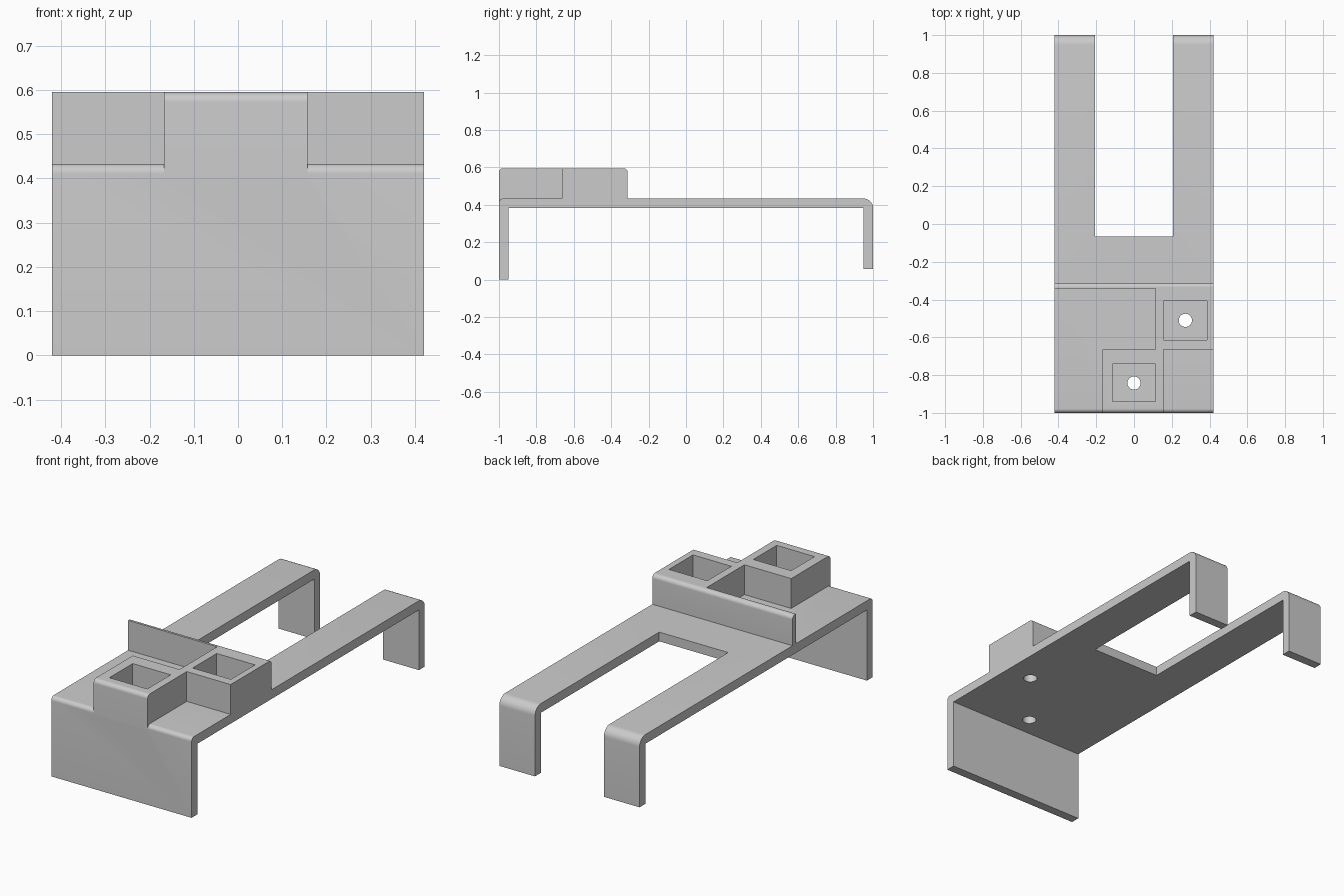
import bpy, bmesh, math

cube = bpy.data.objects.get("Cube")
if cube:
    bpy.data.objects.remove(cube, do_unlink=True)

grey = bpy.data.materials.new("plain grey")
grey.use_nodes = True
COLOUR = (0.6, 0.6, 0.6, 1)
grey.diffuse_color = COLOUR
grey.node_tree.nodes["Principled BSDF"].inputs["Base Color"].default_value = COLOUR

HALF = 0.421                      # half the body width
DECK, UNDER, TOP = 0.433, 0.383, 0.595
WALL = 0.05                       # sheet thickness
ROUND = 0.022                     # small edge radius


def finish(name, bm):
    bmesh.ops.recalc_face_normals(bm, faces=bm.faces)
    mesh = bpy.data.meshes.new(name)
    bm.to_mesh(mesh)
    bm.free()
    mesh.materials.append(grey)
    obj = bpy.data.objects.new(name, mesh)
    bpy.context.collection.objects.link(obj)
    return obj


def rounded(y, z, r, side):
    """Top corner of a clockwise side profile; side is -1 for a front edge, 1 for a back edge."""
    arc = []
    for i in range(9):
        a = math.pi / 2 * i / 8
        arc.append((y + side * r * (math.cos(a) - 1), z + r * (math.sin(a) - 1)))
    return arc if side < 0 else arc[::-1]


def extrude_profile(name, outline, x0, x1):
    """Sweep a (y, z) side profile across x."""
    bm = bmesh.new()
    face = bm.faces.new([bm.verts.new((x0, y, z)) for y, z in outline])
    swept = bmesh.ops.extrude_face_region(bm, geom=[face])["geom"]
    bmesh.ops.translate(bm, vec=(x1 - x0, 0, 0),
                        verts=[v for v in swept if isinstance(v, bmesh.types.BMVert)])
    return finish(name, bm)


def box(name, x0, x1, y0, y1, z0, z1):
    return extrude_profile(name, [(y0, z0), (y0, z1), (y1, z1), (y1, z0)], x0, x1)


def hole(name, x, y):
    bm = bmesh.new()
    bmesh.ops.create_cone(bm, cap_ends=True, segments=32, radius1=0.035, radius2=0.035, depth=0.4)
    bmesh.ops.translate(bm, verts=bm.verts, vec=(x, y, DECK))
    return finish(name, bm)


def combine(target, tool, operation):
    mod = target.modifiers.new(tool.name, "BOOLEAN")
    mod.operation, mod.solver, mod.object = operation, "EXACT", tool
    bpy.context.view_layer.objects.active = target
    bpy.ops.object.modifier_apply(modifier=mod.name)
    bpy.data.objects.remove(tool, do_unlink=True)


# Bent sheet: front plate, deck and shorter rear legs in one side profile
bracket = extrude_profile("bracket", [
    (-1, 0), *rounded(-1, DECK, ROUND, -1), *rounded(1, DECK, WALL, 1), (1, 0.057),
    (1 - WALL, 0.057), (1 - WALL, UNDER), (WALL - 1, UNDER), (WALL - 1, 0)], -HALF, HALF)
combine(bracket, box("rear_slot", -0.207, 0.207, -0.066, 1.2, -0.2, 0.8), "DIFFERENCE")

# Upright rib across the deck, and the two socket blocks
BASE = 0.4
combine(bracket, extrude_profile("cross_rib", [
    (-0.341, BASE), (-0.341, TOP), *rounded(-0.312, TOP, ROUND, 1), (-0.312, BASE)],
    -HALF, HALF), "UNION")
combine(bracket, box("rear_socket", 0.114, HALF, -0.664, -0.337, BASE, TOP), "UNION")
combine(bracket, extrude_profile("front_socket", [
    (-1, BASE), *rounded(-1, TOP, ROUND, -1), (-0.664, TOP), (-0.664, BASE)],
    -0.167, 0.157), "UNION")

# Square pockets and round through holes
combine(bracket, box("rear_pocket", 0.157, 0.387, -0.613, -0.407, DECK, 0.8), "DIFFERENCE")
combine(bracket, box("front_pocket", -0.114, 0.114, -0.94, -0.74, DECK, 0.8), "DIFFERENCE")
combine(bracket, hole("rear_hole", 0.272, -0.51), "DIFFERENCE")
combine(bracket, hole("front_hole", 0, -0.842), "DIFFERENCE")

# Smooth rounds, sharp corners
bpy.ops.object.select_all(action="DESELECT")
bracket.select_set(True)
bpy.context.view_layer.objects.active = bracket
bpy.ops.object.shade_smooth_by_angle(angle=math.radians(30))
